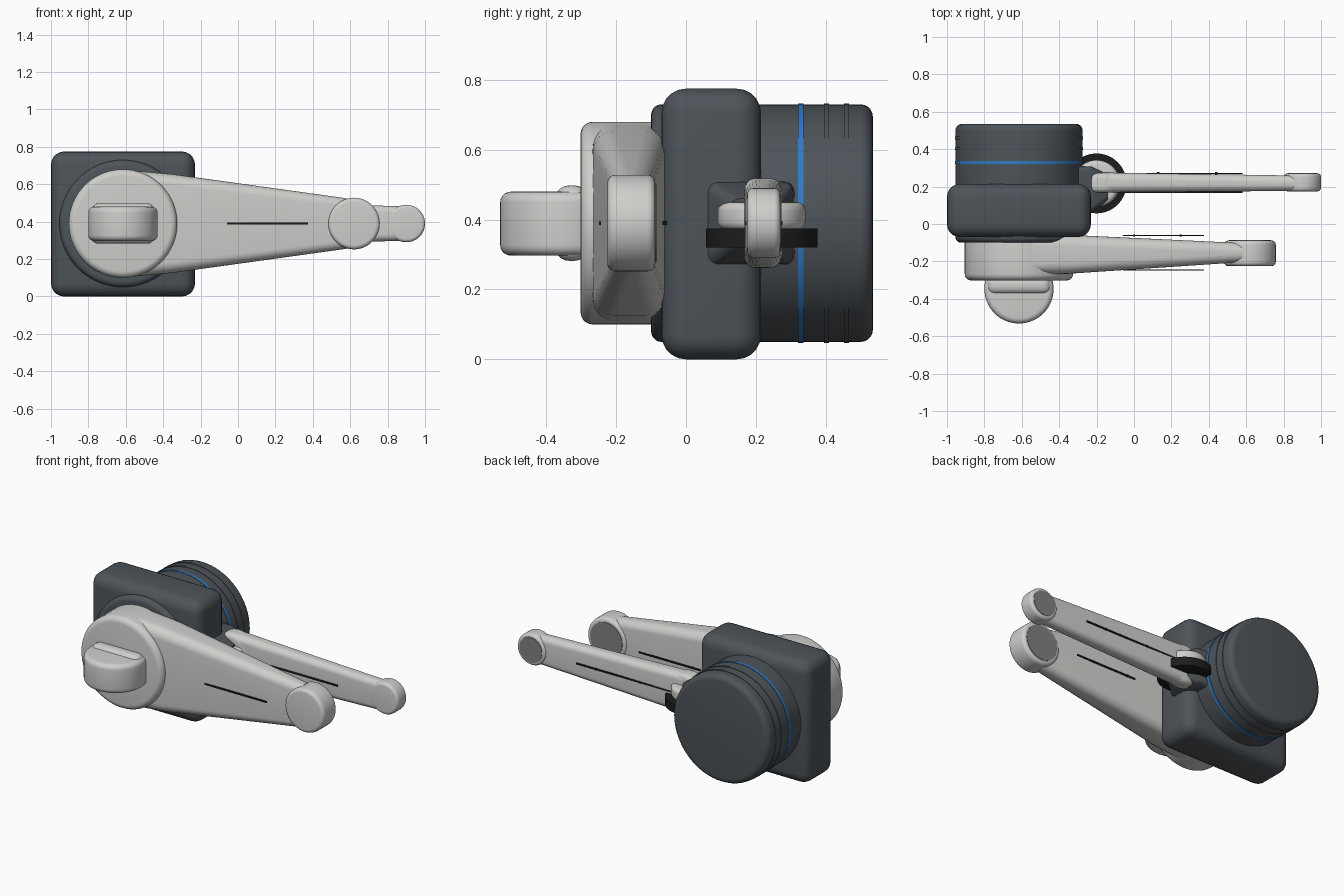
import bpy, bmesh, math
from mathutils import Matrix, Vector

cube = bpy.data.objects.get("Cube")
if cube:
    bpy.data.objects.remove(cube, do_unlink=True)


def material(name, rgb):
    m = bpy.data.materials.new(name)
    m.use_nodes = True
    colour = (*rgb, 1.0)
    m.diffuse_color = colour
    m.node_tree.nodes["Principled BSDF"].inputs["Base Color"].default_value = colour
    return m


DARK = material("dark slate", (0.075, 0.088, 0.1))
LIGHT = material("warm light grey", (0.62, 0.62, 0.6))
BLUE = material("blue", (0.03, 0.2, 0.56))
BLACK = material("black", (0.012, 0.012, 0.012))
GREY = material("mid grey", (0.22, 0.22, 0.24))

X0, Z0 = -0.615, 0.39          # main joint axis


def finish(name, bm, mat):
    bmesh.ops.recalc_face_normals(bm, faces=bm.faces[:])
    mesh = bpy.data.meshes.new(name)
    bm.to_mesh(mesh)
    bm.free()
    mesh.materials.append(mat)
    obj = bpy.data.objects.new(name, mesh)
    bpy.context.collection.objects.link(obj)
    bpy.ops.object.select_all(action='DESELECT')
    obj.select_set(True)
    bpy.context.view_layer.objects.active = obj
    bpy.ops.object.shade_smooth_by_angle(angle=math.radians(30))
    return obj


def soften(bm, width, segments=5):
    if width:
        edges = [e for e in bm.edges if e.calc_face_angle(0) > 0.6]
        bmesh.ops.bevel(bm, geom=edges, offset=width, segments=segments,
                        profile=0.5, affect='EDGES', clamp_overlap=True)


def box(name, lo, hi, mat, bevel=0.0):
    lo, hi = Vector(lo), Vector(hi)
    bm = bmesh.new()
    bmesh.ops.create_cube(bm, size=1)
    bmesh.ops.scale(bm, vec=hi - lo, verts=bm.verts)
    bmesh.ops.translate(bm, vec=(lo + hi) / 2, verts=bm.verts)
    soften(bm, bevel)
    return finish(name, bm, mat)


def disc(name, axis, centre, span, radius, mat, bevel=0.0):
    """Cylinder along y or z, reaching over span on that axis."""
    bm = bmesh.new()
    bmesh.ops.create_cone(bm, cap_ends=True, segments=64, radius1=radius,
                          radius2=radius, depth=span[1] - span[0])
    soften(bm, bevel)
    mid = (span[0] + span[1]) / 2
    if axis == 'y':
        bmesh.ops.rotate(bm, verts=bm.verts, matrix=Matrix.Rotation(math.pi / 2, 3, 'X'))
        place = (centre[0], mid, centre[1])
    else:
        place = (centre[0], centre[1], mid)
    bmesh.ops.translate(bm, vec=place, verts=bm.verts)
    return finish(name, bm, mat)


def loft(name, sections, mat):
    """Rounded-rectangle sections along x: (x, y, z, half_y, half_z, corner)."""
    bm = bmesh.new()
    rings = []
    for x, y, z, hy, hz, r in sections:
        ring = []
        for q, (sy, sz) in enumerate([(1, 1), (-1, 1), (-1, -1), (1, -1)]):
            for k in range(7):
                a = math.pi / 2 * (q + k / 6)
                ring.append(bm.verts.new((x, y + sy * (hy - r) + r * math.cos(a),
                                          z + sz * (hz - r) + r * math.sin(a))))
        rings.append(ring)
    for a, b in zip(rings, rings[1:]):
        for i in range(len(a)):
            j = (i + 1) % len(a)
            bm.faces.new((a[i], a[j], b[j], b[i]))
    bm.faces.new(rings[0])
    bm.faces.new(rings[-1])
    return finish(name, bm, mat)


def slot(name, x0, x1, y, studs):
    """Thin seam plate with small studs on an arm side."""
    box(name, (x0, y - 0.003, Z0 - 0.005), (x1, y + 0.003, Z0 + 0.005), BLACK)
    for i, x in enumerate(studs):
        disc(f"{name}_stud_{i + 1}", 'y', (x, Z0), (y - 0.006, y + 0.006), 0.006, BLACK)


# Base block and motor drum
box("base_block", (-1, -0.07, 0), (-0.23, 0.215, 0.775), DARK, 0.07)
disc("front_collar", 'y', (X0, Z0), (-0.1, 0), 0.34, DARK, 0.03)
disc("motor_drum", 'y', (X0, Z0), (0.1, 0.535), 0.34, DARK, 0.035)
disc("blue_band", 'y', (X0, Z0), (0.32, 0.336), 0.343, BLUE)
for n, y in enumerate((0.402, 0.46)):
    disc(f"drum_rib_{n + 1}", 'y', (X0, Z0), (y - 0.007, y + 0.007), 0.343, DARK)

# Large front arm
disc("front_hub", 'y', (X0, Z0), (-0.302, -0.06), 0.29, LIGHT, 0.035)
loft("front_arm", [(-0.57, -0.163, Z0, 0.107, 0.284, 0.06),
                   (-0.35, -0.162, Z0, 0.104, 0.264, 0.06),
                   (0.58, -0.153, Z0, 0.051, 0.135, 0.045)], LIGHT)
disc("front_arm_tip", 'y', (0.62, Z0), (-0.225, -0.088), 0.138, LIGHT, 0.022)
disc("front_tip_cap", 'y', (0.62, Z0), (-0.09, -0.085), 0.112, GREY)
slot("front_arm_seam", -0.06, 0.375, -0.246, ())
slot("front_arm_back_seam", -0.06, 0.375, -0.061, (0, 0.25))

# Round wrist knob on the front hub
box("knob_mount", (X0 - 0.17, -0.375, 0.282), (X0 + 0.17, -0.28, 0.498), LIGHT, 0.04)
disc("wrist_knob", 'z', (X0, -0.347), (0.297, 0.48), 0.185, LIGHT, 0.03)

# Side pivot
XP, YP = -0.2, 0.217
loft("pivot_bracket", [(-0.34, 0.185, Z0, 0.128, 0.12, 0.03),
                       (-0.23, 0.185, Z0, 0.122, 0.117, 0.03),
                       (-0.14, 0.195, Z0, 0.07, 0.07, 0.03)], DARK)
disc("pivot_ring", 'z', (XP, YP), (0.32, 0.375), 0.16, BLACK)
disc("pivot_turntable", 'z', (XP, YP), (0.37, 0.45), 0.125, LIGHT, 0.025)

# Slim rear arm
disc("rear_arm_root", 'y', (XP + 0.03, Z0), (0.168, 0.272), 0.128, LIGHT, 0.03)
loft("rear_arm", [(-0.17, 0.222, Z0, 0.053, 0.126, 0.04),
                  (0.87, 0.218, Z0, 0.041, 0.092, 0.035)], LIGHT)
disc("rear_arm_tip", 'y', (0.9, Z0), (0.175, 0.27), 0.1, LIGHT, 0.018)
disc("rear_tip_cap", 'y', (0.9, Z0), (0.268, 0.273), 0.079, GREY)
slot("rear_arm_seam", -0.1, 0.58, 0.271, (0.13, 0.44))
slot("rear_arm_front_seam", -0.1, 0.58, 0.17, ())
